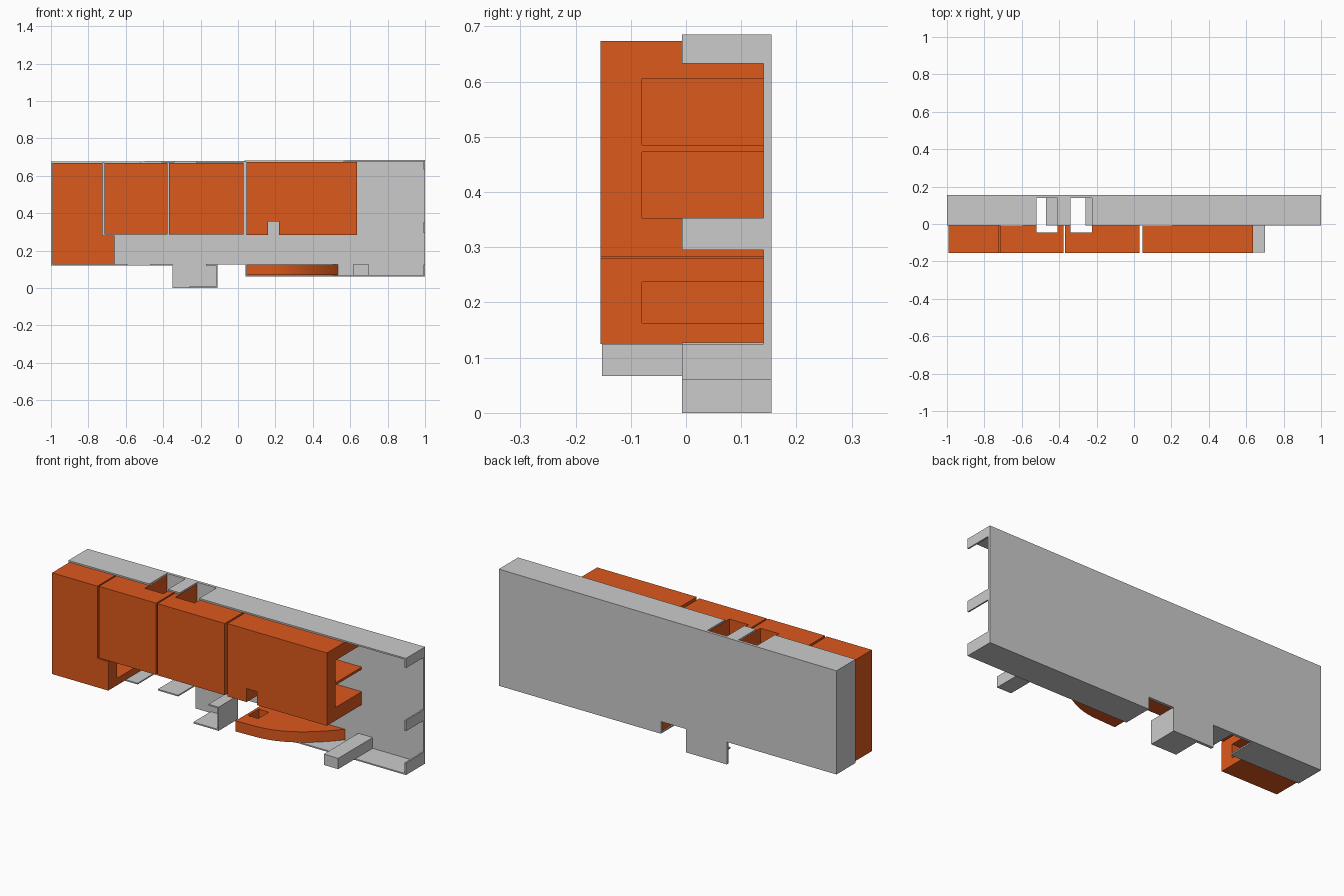
import bpy, bmesh
from mathutils import Vector

if "Cube" in bpy.data.objects:
    bpy.data.objects.remove(bpy.data.objects["Cube"])

orange = bpy.data.materials.new("orange")
orange.diffuse_color = (0.72, 0.10, 0.012, 1)
orange.use_nodes = True
orange.node_tree.nodes["Principled BSDF"].inputs["Base Color"].default_value = orange.diffuse_color


def prism(name, pts, a, b, axis="y", mat=None):
    """Extrude a 2D outline from a to b along the y or z axis."""
    def place(p, d):
        return Vector((p[0], d, p[1])) if axis == "y" else Vector((p[0], p[1], d))
    bm = bmesh.new()
    face = bm.faces.new([bm.verts.new(place(p, a)) for p in pts])
    ext = bmesh.ops.extrude_face_region(bm, geom=[face])
    verts = [g for g in ext["geom"] if isinstance(g, bmesh.types.BMVert)]
    bmesh.ops.translate(bm, verts=verts, vec=place((0, 0), b - a))
    bmesh.ops.recalc_face_normals(bm, faces=bm.faces)
    me = bpy.data.meshes.new(name)
    bm.to_mesh(me)
    bm.free()
    ob = bpy.data.objects.new(name, me)
    bpy.context.collection.objects.link(ob)
    if mat:
        me.materials.append(mat)
    return ob


def box(name, x, y, z, mat=None):
    pts = [(x[0], z[0]), (x[1], z[0]), (x[1], z[1]), (x[0], z[1])]
    return prism(name, pts, y[0], y[1], "y", mat)


def cut(ob, x, y, z):
    """Subtract a box from an object and discard the cutter."""
    c = box("cutter", x, y, z, ob.data.materials[0] if ob.data.materials else None)
    c.hide_render = True
    m = ob.modifiers.new("cut", "BOOLEAN")
    m.operation, m.solver, m.object = "DIFFERENCE", "EXACT", c
    bpy.context.view_layer.objects.active = ob
    bpy.ops.object.modifier_apply(modifier=m.name)
    bpy.data.objects.remove(c)


F, W, B = -0.007, 0.14, 0.155      # tray front, wall inside, wall outside
HOLES = [(-0.52, -0.41), (-0.34, -0.225)]

# tray back wall
prism("back_wall", [(-1, 0.12), (-0.35, 0.12), (-0.35, 0), (-0.11, 0), (-0.11, 0.125),
                    (0.04, 0.125), (0.04, 0.06), (1, 0.06), (1, 0.685), (-1, 0.675)], W, B)

# tray top with two shaft openings
top = prism("top_wall", [(-1, 0.667), (1, 0.677), (1, 0.685), (-1, 0.675)], F, W)
for h in HOLES:
    cut(top, h, (-0.1, 0.2), (0.6, 0.8))

# tray ends: full wall on the left, three tabs on the right
box("left_wall", (-1, -0.993), (F, W), (0.12, 0.668))
for i, z in enumerate([(0.06, 0.125), (0.295, 0.353), (0.633, 0.682)]):
    box(f"right_tab_{i + 1}", (0.992, 1), (F, W), z)

# tray bottom flanges
for i, (x, z) in enumerate([((-1, -0.59), 0.12), ((-0.47, -0.35), 0.12),
                            ((-0.17, -0.11), 0.12), ((-0.26, -0.11), 0.0),
                            ((0.04, 1), 0.06)]):
    box(f"bottom_flange_{i + 1}", x, (F, W), (z, z + 0.007))
box("foot_side", (-0.118, -0.11), (F, W), (0, 0.125))

# protruding bar
box("support_bar", (0.615, 0.70), (-0.152, W), (0.067, 0.125))

# left block with a longer lower part and a pocket in it
left = prism("left_block", [(-0.993, 0.125), (-0.66, 0.125), (-0.66, 0.28), (-0.725, 0.28),
                            (-0.725, 0.667), (-0.993, 0.667)], -0.155, W, "y", orange)
cut(left, (-0.97, -0.6), (-0.08, 0.2), (0.163, 0.237))

# two middle blocks with vertical shafts
for i, (x, h) in enumerate([((-0.715, -0.377), HOLES[0]), ((-0.369, 0.03), HOLES[1])]):
    b = box(f"middle_block_{i + 1}", x, (-0.155, W), (0.285, 0.669), orange)
    cut(b, h, (-0.045, 0.2), (0.2, 0.8))

# right block with two stacked pockets and a notch below
right = box("right_block", (0.045, 0.635), (-0.155, W), (0.283, 0.673), orange)
for z in [(0.353, 0.472), (0.485, 0.605)]:
    cut(right, (0.06, 0.7), (-0.08, 0.2), z)
cut(right, (0.16, 0.22), (-0.2, 0.2), (0.2, 0.355))

# curved lower plate: bezier front edge in many flat facets
ctrl = [Vector(p) for p in [(0.16, -0.08), (0.32, -0.075), (0.44, 0.03), (0.53, 0.135)]]
curve = []
for i in range(25):
    t = i / 24
    s = 1 - t
    p = ctrl[0] * s**3 + ctrl[1] * 3 * s * s * t + ctrl[2] * 3 * s * t * t + ctrl[3] * t**3
    curve.append((p.x, p.y))
plate = prism("curved_plate", [(0.045, W), (0.045, -0.085)] + curve + [(0.535, W)],
              0.068, 0.125, "z", orange)
cut(plate, (0.06, 0.12), (0.0, 0.09), (0.0, 0.2))
